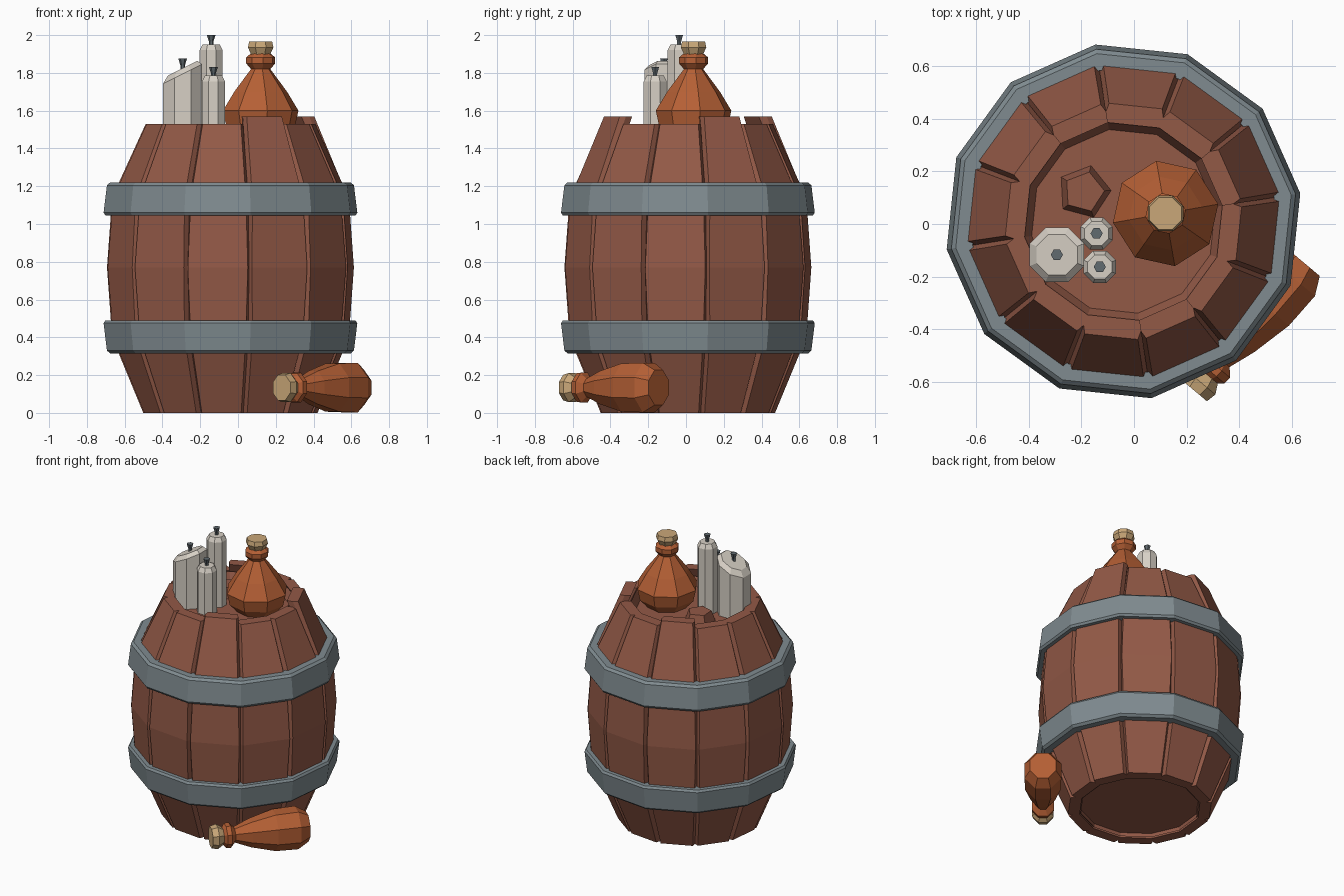
import bpy, bmesh, math
from mathutils import Matrix, Vector

if "Cube" in bpy.data.objects:
    bpy.data.objects.remove(bpy.data.objects["Cube"])

CX, CY = -0.04, 0.01            # barrel axis
PHASE = math.radians(9)         # rotation of the twelve-sided barrel


def material(name, rgb):
    m = bpy.data.materials.new(name)
    m.diffuse_color = (*rgb, 1)
    m.use_nodes = True
    m.node_tree.nodes["Principled BSDF"].inputs["Base Color"].default_value = m.diffuse_color
    return m


WOOD = material("brown_wood", (0.29, 0.10, 0.062))
IRON = material("grey_iron", (0.215, 0.26, 0.28))
CLAY = material("orange_clay", (0.46, 0.115, 0.035))
CORK = material("tan_cork", (0.59, 0.39, 0.19))
WAX = material("off_white_wax", (0.68, 0.63, 0.56))
WICK = material("dark_wick", (0.12, 0.145, 0.16))


def finish(bm, name, mat, matrix=Matrix()):
    bmesh.ops.recalc_face_normals(bm, faces=bm.faces)
    me = bpy.data.meshes.new(name)
    bm.to_mesh(me)
    bm.free()
    me.materials.append(mat)
    me.transform(matrix)
    ob = bpy.data.objects.new(name, me)
    bpy.context.collection.objects.link(ob)
    return ob


def lathe(name, mat, profile, sides, phase=0, matrix=Matrix(), loop=False, shear=None, caps=True):
    """Flat-sided turning of (radius, height) points; shear tilts the rings above a height."""
    bm = bmesh.new()
    rings = []
    for r, z in profile:
        ring = []
        for i in range(sides):
            a = phase + math.tau * i / sides
            x, y = r * math.cos(a), r * math.sin(a)
            dz = shear[1] * x if shear and z > shear[0] else 0
            ring.append(bm.verts.new((x, y, z + dz)))
        rings.append(ring)
    for k in range(len(rings) if loop else len(rings) - 1):
        a, b = rings[k], rings[(k + 1) % len(rings)]
        for i in range(sides):
            j = (i + 1) % sides
            bm.faces.new((a[i], a[j], b[j], b[i]))
    if caps and not loop:
        bm.faces.new(rings[0])
        bm.faces.new(rings[-1])
    return finish(bm, name, mat, matrix)


def at(x, y, z=0):
    return Matrix.Translation((x, y, z))


# Staves: six-sided cross-section swept up the barrel curve, three of them longer
def stave(index, centre, top):
    bm = bmesh.new()
    rings = []
    levels = [(0, 0.465, 13), (0.40, 0.632, 13.4), (0.77, 0.66, 14), (1.14, 0.632, 13.4), (top, 0.452, 13)]
    for z, r, half in levels:
        section = [(r - 0.072, -15), (r - 0.03, -15), (r, -half), (r, half), (r - 0.03, 15), (r - 0.072, 15)]
        ring = []
        for q, deg in section:
            a = math.radians(centre + deg)
            ring.append(bm.verts.new((q * math.cos(a), q * math.sin(a), z)))
        rings.append(ring)
    for a, b in zip(rings, rings[1:]):
        for i in range(6):
            j = (i + 1) % 6
            bm.faces.new((a[i], a[j], b[j], b[i]))
    bm.faces.new(rings[0])
    bm.faces.new(rings[-1])
    finish(bm, f"stave_{index}", WOOD, at(CX, CY))


for i in range(12):
    stave(i + 1, 24 + 30 * i, 1.57 if i in (0, 3, 9) else 1.53)

# Recessed lid and bottom
lathe("barrel_lid", WOOD, [(0.40, 1.44), (0.383, 1.52), (0.353, 1.46)], 12, PHASE, at(CX, CY))
lathe("barrel_bottom", WOOD, [(0.41, 0.03), (0.385, 0.005), (0.375, 0.11)], 12, PHASE, at(CX, CY))

# Iron hoops, wider towards the belly
for name, inner, outer in (("lower_hoop", 0.315, 0.49), ("upper_hoop", 1.22, 1.045)):
    s = 1 if outer > inner else -1
    lathe(name, IRON, [(0.58, inner), (0.645, inner), (0.662, inner + 0.015 * s),
                       (0.68, outer - 0.015 * s), (0.67, outer), (0.60, outer)],
          12, PHASE, at(CX, CY), loop=True)

# Five-sided bung on the lid
lathe("bung", WOOD, [(0.105, 1.455), (0.078, 1.53)], 5, math.radians(75), at(-0.19, 0.122))

# Standing jug with cork
jug = at(0.12, 0.04)
lathe("jug", CLAY, [(0.13, 1.46), (0.185, 1.52), (0.203, 1.60), (0.142, 1.70), (0.052, 1.82),
                    (0.078, 1.85), (0.078, 1.882), (0.05, 1.905)], 8, math.radians(10), jug)
lathe("jug_cork", CORK, [(0.05, 1.885), (0.058, 1.905), (0.073, 1.935), (0.066, 1.965)],
      8, math.radians(22.5), jug)

# Lying bottle with cork, its axis level and pointing to the front
axis = Vector((-0.643, -0.766, 0))
side = Vector((-0.766, 0.643, 0)) * 0.9
lie = Matrix((side, (0, 0, 1), axis)).transposed().to_4x4()
lie = at(0.642, -0.144, 0.134) @ lie
lathe("lying_bottle", CLAY, [(0.1, 0), (0.142, 0.07), (0.138, 0.22), (0.095, 0.38), (0.052, 0.485),
                             (0.085, 0.515), (0.082, 0.545), (0.055, 0.565)], 8, math.radians(22.5), lie)
lathe("lying_bottle_cork", CORK, [(0.05, 0.55), (0.064, 0.57), (0.083, 0.60), (0.073, 0.64)],
      8, math.radians(22.5), lie)

# Candles: x, y, radius, top height, wick tip, slope of the top
candles = [("wide", -0.293, -0.117, 0.112, 1.825, 1.875, 0.5),
           ("tall", -0.142, -0.036, 0.066, 1.95, 2.0, 0),
           ("short", -0.13, -0.163, 0.066, 1.785, 1.83, 0)]
for name, x, y, r, top, tip, slope in candles:
    lathe(f"{name}_candle", WAX, [(r, 1.455), (r, top - 0.03), (r * 0.75, top)], 8,
          math.radians(22.5), at(x, y), shear=(1.5, slope))
    lathe(f"{name}_wick", WICK, [(0.012, top - 0.01), (0.012, tip - 0.035), (0.023, tip)], 6, 0, at(x, y))
